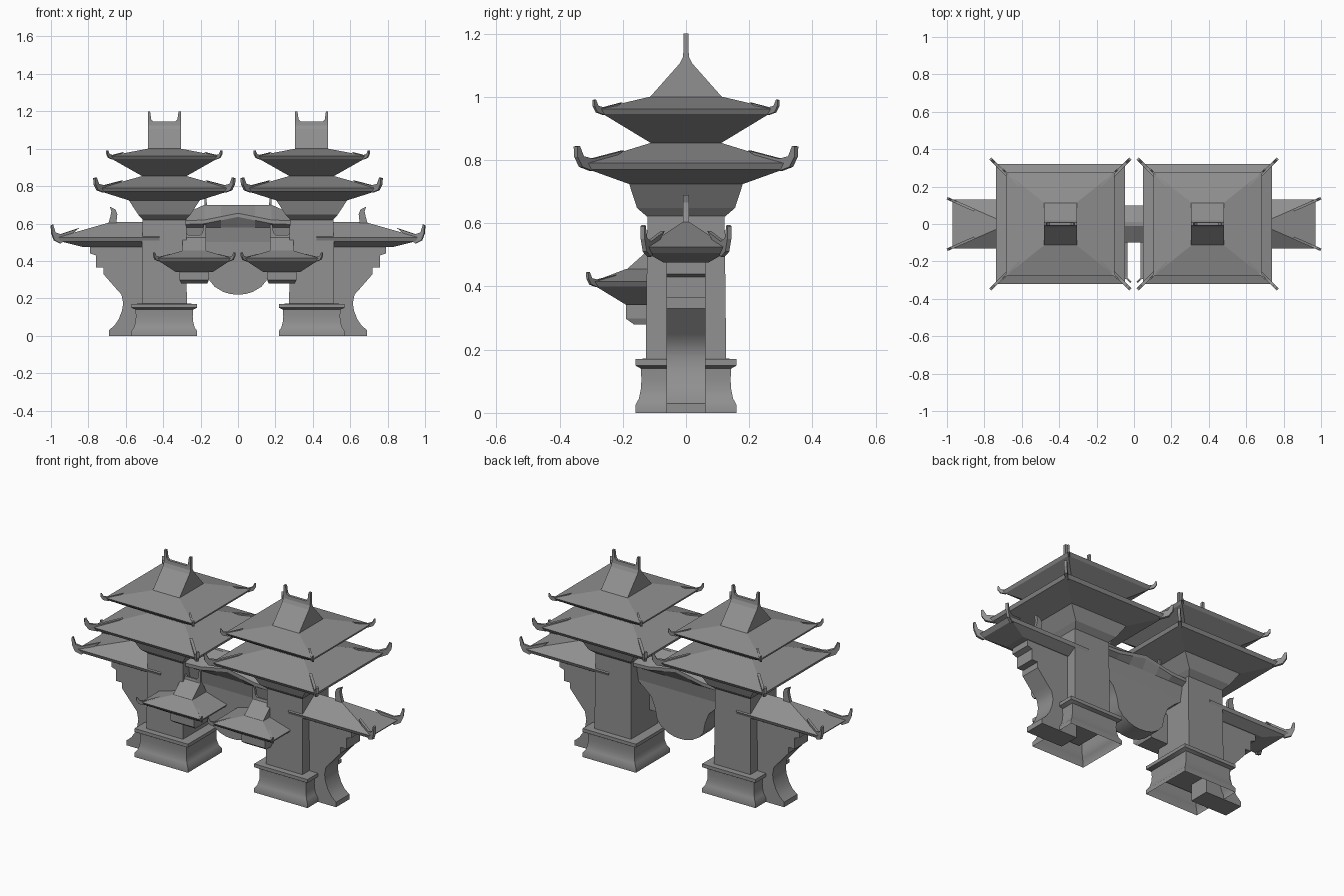
import bpy, bmesh, math
from mathutils import Vector

cube = bpy.data.objects.get("Cube")
if cube:
    bpy.data.objects.remove(cube)

stone = bpy.data.materials.new("grey stone")
stone.use_nodes = True
GREY = (0.28, 0.28, 0.28, 1)
stone.diffuse_color = GREY
stone.node_tree.nodes["Principled BSDF"].inputs["Base Color"].default_value = GREY


def loft(name, rings, caps=(True, True), smooth=False):
    """Skin a list of equal-length point rings."""
    bm = bmesh.new()
    loops = [[bm.verts.new(p) for p in ring] for ring in rings]
    for a, b in zip(loops, loops[1:]):
        for i in range(len(a)):
            j = (i + 1) % len(a)
            bm.faces.new((a[i], a[j], b[j], b[i]))
    if caps[0]:
        bm.faces.new(loops[0][::-1])
    if caps[1]:
        bm.faces.new(loops[-1])
    bmesh.ops.recalc_face_normals(bm, faces=bm.faces)
    mesh = bpy.data.meshes.new(name)
    bm.to_mesh(mesh)
    bm.free()
    mesh.materials.append(stone)
    obj = bpy.data.objects.new(name, mesh)
    bpy.context.collection.objects.link(obj)
    if smooth:
        bpy.ops.object.select_all(action='DESELECT')
        obj.select_set(True)
        bpy.context.view_layer.objects.active = obj
        bpy.ops.object.shade_smooth_by_angle(angle=math.radians(40))
    return obj


def rect(x0, x1, y0, y1, z):
    return [(x0, y0, z), (x1, y0, z), (x1, y1, z), (x0, y1, z)]


def stack(name, cx, levels, **kw):
    """Loft of centred rectangles given as (half x, half y, z)."""
    return loft(name, [rect(cx - a, cx + a, -b, b, z) for a, b, z in levels], **kw)


def prism(name, outline, half, origin, direction, smooth=False):
    """Extrude an (along, up) outline sideways by half on each side."""
    d = Vector((direction[0], direction[1], 0)).normalized()
    n = Vector((-d.y, d.x, 0))
    o = Vector(origin)
    rings = [[o + d * r + Vector((0, 0, z)) + n * w for r, z in outline] for w in (-half, half)]
    return loft(name, rings, smooth=smooth)


HORN = [(-.17, .04), (-.03, .014), (.012, .022), (.03, .055), (.042, .052),
        (.04, .02), (.018, -.012), (-.03, -.025)]
FINIAL = [(-.04, -.03), (-.03, 0), (-.018, .012), (-.012, .055), (0, .055), (0, -.03)]


def horn(name, corner, direction, size=1):
    prism(name, [(r * size, z * size) for r, z in HORN], .008 * size, corner, direction)


def tower(side, s):
    cx = .394 * s
    stack(side + "_tower_base", cx, [
        (.176, .16, 0), (.176, .16, .025), (.162, .149, .045), (.154, .143, .075),
        (.152, .141, .105), (.154, .143, .14), (.176, .16, .15), (.176, .16, .17),
        (.12, .125, .172)], caps=(False, True), smooth=True)
    stack(side + "_tower_column", cx, [(.121, .128, .1), (.117, .122, .63)])
    stack(side + "_tower_bracket", cx, [
        (.115, .122, .62), (.14, .155, .648), (.19, .18, .725)])
    # Two hipped roof tiers with upturned corners
    stack(side + "_lower_roof", cx, [
        (.19, .18, .724), (.335, .308, .77), (.345, .32, .79), (.115, .108, .855)])
    stack(side + "_upper_roof", cx, [
        (.112, .105, .85), (.28, .262, .945), (.29, .275, .962), (.088, .115, 1.0)])
    for sy in (1, -1):
        for sx in (1, -1):
            horn(side + "_lower_roof_horn", (cx + .345 * sx, .32 * sy, .79), (sx, sy))
            horn(side + "_upper_roof_horn", (cx + .29 * sx, .275 * sy, .958), (sx, sy), .6)
    # Gabled top with ridge and finials
    stack(side + "_top_gable", cx, [
        (.088, .115, .998), (.088, .02, 1.105), (.088, .01, 1.125), (.088, .008, 1.145)])
    for sx in (1, -1):
        prism(side + "_ridge_finial", FINIAL, .008, (cx + .088 * sx, 0, 1.145), (sx, 0))


def wing(side, s):
    wall = [(.45, 0), (.69, 0), (.69, .03), (.66, .055), (.637, .09), (.62, .135), (.614, .175),
            (.623, .22), (.65, .25), (.72, .33), (.72, .365), (.76, .365), (.76, .43),
            (.79, .44), (.79, .5), (.45, .5)]
    prism(side + "_wing_wall", wall, .062, (0, 0, 0), (s, 0), smooth=True)
    # Hipped wing roof running into the tower
    levels = [(.83, .07, .475), (.95, .122, .505), (.97, .13, .525), (.68, .004, .608)]
    loft(side + "_wing_roof", [rect(.42 * s, x * s, -y, y, z) for x, y, z in levels])
    for sy in (1, -1):
        prism(side + "_wing_horn", [(r * .75, z * 1.25) for r, z in HORN], .007,
              (.97 * s, .125 * sy, .525), (s * .8, sy * .35))
    prism(side + "_wing_finial", [(-.05, -.02), (-.03, .0), (-.035, .045), (-.025, .07),
          (.005, .085), (-.003, .06), (.003, .03), (.015, -.01)], .01, (.68 * s, 0, .605), (s, 0))


def pavilion(side, s):
    """Small hanging roof on the front, flat against the middle panel."""
    cx, back = .234 * s, -.05
    def half_stack(part, levels):
        loft(side + part, [rect(cx - a, cx + a, y, back, z) for a, y, z in levels])
    half_stack("_pavilion_bracket", [(.07, -.165, .28), (.078, -.19, .298), (.078, -.19, .345)])
    half_stack("_pavilion_roof", [(.1, -.19, .342), (.19, -.285, .4), (.2, -.295, .415),
                                  (.0625, -.19, .455)])
    gable = [(-.19, .452), (-.108, .525), (-.105, .54), (-.095, .54), (-.092, .525), (-.05, .452)]
    loft(side + "_pavilion_gable",
         [[(cx + a, y, z) for y, z in gable] for a in (-.0625, .0625)])
    for sx in (1, -1):
        horn(side + "_pavilion_horn", (cx + .2 * sx, -.295, .413), (sx, -1), .6)
        prism(side + "_pavilion_finial", FINIAL, .007, (cx + .0625 * sx, -.1, .54), (sx, 0))


for side, s in (("left", 1), ("right", -1)):
    tower(side, s)
    wing(side, s)
    pavilion(side, s)

# Middle panel with a rounded hanging bottom
half = [(.29, .62), (.29, .5), (.24, .465), (.19, .42), (.165, .36), (.152, .295),
        (.125, .262), (.08, .235), (.04, .223)]
outline = half + [(0, .22)] + [(-x, z) for x, z in reversed(half)]
prism("middle_panel", outline, .055, (0, 0, 0), (1, 0), smooth=True)

# Middle roof whose eave rises to the centre
sections = []
for x in (-.29, -.18, -.09, 0, .09, .18, .29):
    eave = .655 - .2 * min(abs(x), .2)
    ridge = .7 if abs(x) < .2 else .65
    side_points = [(.012, ridge), (.1, eave), (.1, eave - .02), (.07, .58), (.055, .5)]
    sections.append([(x, y, z) for y, z in side_points]
                    + [(x, -y, z) for y, z in reversed(side_points)])
loft("middle_roof", sections)
for s in (1, -1):
    prism("middle_roof_finial", [(-.018, -.03), (-.01, .035), (0, .035), (0, -.03)],
          .008, (.18 * s, 0, .7), (s, 0))
